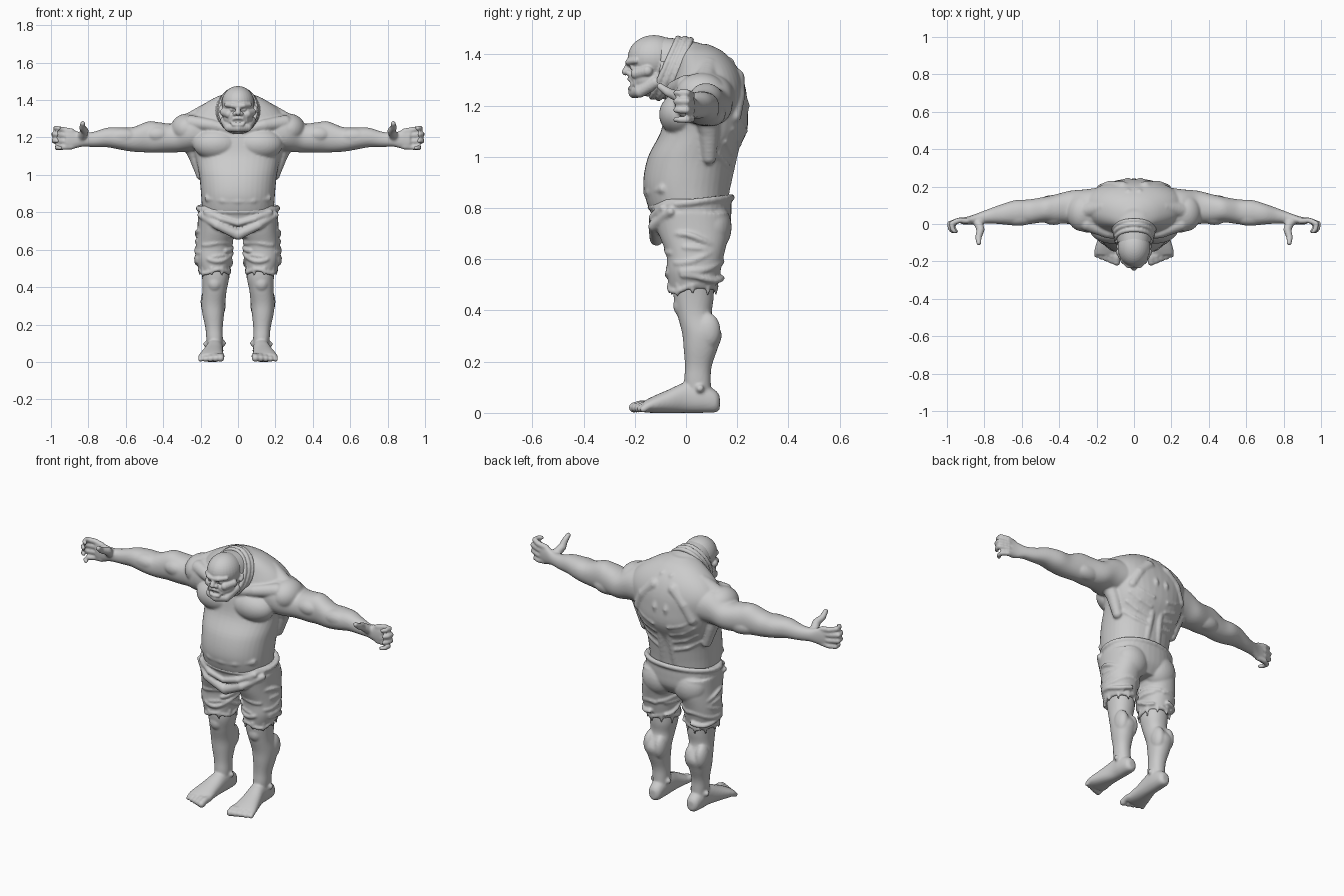
import bpy, math, random
from mathutils import Vector
random.seed(4)

skin = bpy.data.materials.new("plain_grey")
skin.diffuse_color = (0.6, 0.6, 0.6, 1)


def unit_sphere(n=12, m=8):
    v = [(0, 0, 1)]
    for i in range(1, m):
        a = math.pi * i / m
        v += [(math.sin(a) * math.cos(2 * math.pi * j / n), math.sin(a) * math.sin(2 * math.pi * j / n), math.cos(a)) for j in range(n)]
    v.append((0, 0, -1))
    f = [(0, 1 + j, 1 + (j + 1) % n) for j in range(n)]
    for i in range(m - 2):
        for j in range(n):
            a, b = 1 + i * n + j, 1 + i * n + (j + 1) % n
            f.append((a, a + n, b + n, b))
    o = 1 + (m - 2) * n
    f += [(len(v) - 1, o + (j + 1) % n, o + j) for j in range(n)]
    return v, f


SMALL, BIG = unit_sphere(), unit_sphere(32, 20)


class Clay:
    """Collects overlapping closed lumps, then fuses them into one surface."""

    def __init__(self):
        self.v, self.f = [], []

    def add(self, v, f, both):
        for s in ((1, -1) if both else (1,)):
            o = len(self.v)
            self.v += [(p[0] * s, p[1], p[2]) for p in v]
            self.f += [tuple(o + i for i in (q if s > 0 else q[::-1])) for q in f]

    def ball(self, c, r, both=True, shape=BIG):
        r = r if isinstance(r, tuple) else (r, r, r)
        self.add([tuple(c[k] + p[k] * r[k] for k in range(3)) for p in shape[0]], shape[1], both)

    def chain(self, pts, r0, r1=None, both=True):
        """Round rod through points, tapering from r0 to r1."""
        r1 = r0 if r1 is None else r1
        pts = [Vector(p) for p in pts]
        n = len(pts) - 1
        for i in range(n):
            steps = max(2, int((pts[i + 1] - pts[i]).length / (0.5 * min(r0, r1))))
            for k in range(steps + 1):
                t = k / steps
                self.ball(pts[i].lerp(pts[i + 1], t), r0 + (r1 - r0) * (i + t) / n, both, SMALL)

    def ring(self, c, rx, ry, r, tilt=0, both=False, a0=0, a1=360, wob=0):
        pts = []
        for k in range(33):
            a = math.radians(a0 + (a1 - a0) * k / 32)
            y = ry * math.sin(a)
            pts.append((c[0] + rx * math.cos(a), c[1] + y * math.cos(tilt), c[2] + y * math.sin(tilt) + wob * math.sin(3 * a + c[2] * 40)))
        self.chain(pts, r, both=both)

    def loft(self, axis, secs, both=True, power=2.2, n=40, sub=5):
        """Sections are (distance on axis, u, v, radius u, radius v)."""
        rows = []
        for i in range(len(secs) - 1):
            p = [Vector(secs[max(0, min(len(secs) - 1, i + k))]) for k in (-1, 0, 1, 2)]
            for k in range(sub + (i == len(secs) - 2)):
                t = k / sub
                rows.append(0.5 * (2 * p[1] + (p[2] - p[0]) * t + (2 * p[0] - 5 * p[1] + 4 * p[2] - p[3]) * t * t
                                   + (3 * p[1] - p[0] - 3 * p[2] + p[3]) * t ** 3))
        v, f = [], []
        for t, u, w, ru, rw in rows:
            for j in range(n):
                c, s = math.cos(2 * math.pi * j / n), math.sin(2 * math.pi * j / n)
                a = u + ru * math.copysign(abs(c) ** (2 / power), c)
                b = w + rw * math.copysign(abs(s) ** (2 / power), s)
                v.append({'x': (t, a, b), 'y': (a, t, b), 'z': (a, b, t)}[axis])
        for i in range(len(rows) - 1):
            for j in range(n):
                a, b = i * n + j, i * n + (j + 1) % n
                f.append((a, b, b + n, a + n))
        f += [tuple(range(n))[::-1], tuple(range((len(rows) - 1) * n, len(rows) * n))]
        if axis == 'y':
            f = [q[::-1] for q in f]
        self.add(v, f, both)

    def fuse(self, name, voxel, smooth):
        me = bpy.data.meshes.new(name)
        me.from_pydata(self.v, [], self.f)
        ob = bpy.data.objects.new(name, me)
        bpy.context.collection.objects.link(ob)
        m = ob.modifiers.new("fuse", 'REMESH')
        m.mode, m.voxel_size, m.use_smooth_shade = 'VOXEL', voxel, True
        m = ob.modifiers.new("soften", 'SMOOTH')
        m.factor, m.iterations = 0.5, smooth
        new = bpy.data.meshes.new_from_object(ob.evaluated_get(bpy.context.evaluated_depsgraph_get()))
        ob.modifiers.clear()
        ob.data = new
        new.materials.clear()
        new.materials.append(skin)
        new.shade_smooth()


# torso profile, reused to lay muscles and skin folds on its surface
TORSO = [(.76, 0, .015, .185, .14), (.82, 0, .005, .192, .158), (.9, 0, .003, .198, .17), (1.0, 0, .022, .208, .17),
         (1.1, 0, .07, .23, .168), (1.2, 0, .08, .26, .16), (1.28, 0, .085, .27, .145), (1.35, 0, .08, .22, .12),
         (1.41, 0, .06, .13, .085), (1.44, 0, .04, .05, .045)]


def on(x, z, side, lift=0.0):
    for a, b in zip(TORSO, TORSO[1:]):
        if a[0] <= z <= b[0]:
            t = (z - a[0]) / (b[0] - a[0])
            _, _, yc, rx, ry = [p + (q - p) * t for p, q in zip(a, b)]
            return (x, yc + side * (ry * max(0, 1 - abs(x / rx) ** 2.2) ** (1 / 2.2) + lift), z)


body = Clay()
body.loft('z', TORSO, both=False)
# chest, collar, shoulder blades, flanks
body.ball((.115, -.02, 1.165), (.125, .085, .085))
body.chain([(.03, -.06, 1.24), (.14, -.045, 1.265), (.25, 0, 1.28)], .025, .04)
body.chain([(.06, .1, 1.385), (.16, .09, 1.345), (.27, .07, 1.275)], .035, .05)
body.chain([on(.06, 1.31, 1, -.02), on(.13, 1.24, 1, -.02), on(.17, 1.16, 1, -.015)], .035, .03)
body.chain([on(.03, 1.37, 1, -.01), on(.035, 1.2, 1, -.01), on(.03, 1.0, 1, -.012), on(.04, .86, 1, -.02)], .018, .024)
body.chain([(.25, .08, 1.17), (.225, .09, 1.1), (.195, .09, 1.0)], .05, .03)
for z in (.95, 1.0, 1.05, 1.1):                       # slanting folds on the back
    body.chain([on(.05, z, 1, -.006), on(.12, z + .02, 1, -.004), on(.18, z + .06, 1, -.004)], .013, .01)
body.chain([on(.0, .86, -1, -.012), on(.08, .862, -1, -.012), on(.16, .875, -1, -.012)], .02)
# neck
body.loft('y', [(.1, 0, 1.33, .13, .1), (.03, 0, 1.342, .12, .108), (-.05, 0, 1.345, .1, .118), (-.1, 0, 1.352, .09, .115)], both=False)
# arm with shoulder, biceps and forearm
body.loft('x', [(.15, .08, 1.23, .12, .1), (.26, .07, 1.225, .115, .1), (.34, .088, 1.198, .09, .078), (.42, .08, 1.2, .078, .081),
                (.48, .077, 1.203, .068, .083), (.56, .065, 1.19, .066, .066), (.63, .06, 1.195, .068, .06), (.7, .053, 1.2, .055, .052),
                (.77, .043, 1.19, .04, .041), (.83, .03, 1.188, .03, .037), (.88, .02, 1.19, .022, .05), (.92, .016, 1.19, .018, .052)])
body.ball((.275, .06, 1.245), (.085, .1, .082))
body.ball((.43, .05, 1.215), (.075, .055, .05))
body.ball((.43, .105, 1.17), (.09, .05, .05))
body.ball((.62, .035, 1.205), (.09, .045, .045))
# fingers and thumb
for z0, z1, ln in ((1.233, 1.25, .975), (1.207, 1.217, .986), (1.178, 1.182, .984), (1.152, 1.145, .968)):
    body.chain([(.89, .017, z0), (.935, .02, (z0 + z1) / 2), (ln, .003, z1), (ln - .003, -.025, z1), (ln - .016, -.04, z1)], .0165, .012)
body.chain([(.835, .012, 1.205), (.82, -.03, 1.235), (.832, -.07, 1.252), (.83, -.102, 1.275)], .026, .014)
# lower leg
body.loft('z', [(.52, .125, .03, .075, .08), (.45, .12, .03, .072, .078), (.38, .125, .035, .064, .068), (.31, .132, .062, .064, .077),
                (.25, .132, .057, .057, .066), (.18, .128, .048, .046, .052), (.12, .125, .045, .044, .052), (.05, .122, .05, .04, .05)])
body.ball((.125, -.015, .42), (.04, .035, .045))
body.ball((.165, .085, .32), (.035, .05, .07))
body.ball((.1, .085, .31), (.035, .05, .07))
body.ball((.08, .05, .1), .016)
body.ball((.17, .055, .095), .016)
# foot and toes
body.loft('y', [(.132, .122, .04, .018, .025), (.115, .122, .045, .036, .043), (.06, .123, .058, .044, .058), (0, .125, .06, .046, .06),
                (-.07, .135, .045, .056, .045), (-.13, .142, .032, .067, .032), (-.165, .142, .024, .068, .022)])
for k in range(5):
    x, y, r = .09 + .027 * k, -.203 + .009 * k, .021 - .0018 * k
    body.chain([(x, -.14, .03), (x + .002, y + .025, .03), (x + .003, y, r)], r * .9, r)
body.fuse("body", .0065, 4)

# head
head = Clay()
head.ball((0, -.125, 1.385), (.087, .103, .09), False)
head.ball((0, -.14, 1.305), (.08, .08, .07), False)
head.ball((0, -.07, 1.355), (.09, .08, .11), False)
head.chain([(.07, -.12, 1.29), (.05, -.18, 1.255), (0, -.202, 1.252)], .025, .024)        # jaw
head.chain([(0, -.222, 1.366), (.03, -.223, 1.371), (.062, -.195, 1.375)], .015, .012)    # brow
head.chain([(0, -.222, 1.36), (0, -.236, 1.332)], .012, .015, False)                      # nose
head.ball((.016, -.225, 1.328), .012)
head.chain([(.05, -.195, 1.325), (.075, -.15, 1.335)], .022)                             # cheekbone
head.chain([(.02, -.218, 1.325), (.043, -.2, 1.3), (.045, -.19, 1.27)], .01)              # cheek fold
head.chain([(0, -.222, 1.304), (.022, -.217, 1.302), (.036, -.205, 1.285), (.024, -.214, 1.268), (0, -.219, 1.266)], .0085)  # lips
head.ball((.034, -.208, 1.35), .011)                                                     # eye
for z in (1.395, 1.412):                                                                 # forehead creases
    head.chain([(0, -.221 + (z - 1.395) * .5, z), (.045, -.196 + (z - 1.395) * .5, z + .003)], .007)
head.ring((.088, -.095, 1.35), .006, .016, .008, tilt=1.3, both=True)                     # ear
head.fuse("head", .0042, 2)

# rolls of skin around the neck
rolls = Clay()
for y, z, rx, ry in ((-.082, 1.348, .096, .125), (-.055, 1.345, .102, .128), (-.03, 1.345, .108, .122)):
    rolls.ring((0, y, z), rx, ry, .012, tilt=math.radians(66))
rolls.fuse("neck_rolls", .005, 2)

# ragged trousers
cloth = Clay()
cloth.loft('z', [(.835, 0, .02, .212, .157), (.78, 0, .02, .213, .157), (.72, 0, .03, .205, .14), (.665, 0, .035, .14, .1)], both=False)
cloth.loft('z', [(.78, .11, .02, .105, .145), (.7, .115, .03, .102, .137), (.62, .13, .036, .096, .113),
                 (.55, .132, .03, .094, .104), (.485, .125, .026, .08, .092)])
cloth.ball((.1, .1, .725), (.1, .078, .1))
cloth.ring((0, .02, .822), .213, .158, .014, tilt=.12)                                   # waistband
cloth.chain([(.2, -.06, .785), (.11, -.125, .73), (0, -.115, .68)], .018, .028)            # front folds
cloth.chain([(.17, -.09, .8), (.09, -.13, .765), (0, -.13, .74)], .016)
for z in (.69, .645, .6, .565, .53):                                                     # leg wrinkles
    for s in (0, 180):
        a = random.uniform(-70, 20) + s
        cloth.ring((.128, .032, z + random.uniform(-.01, .01)), .094, .108, random.uniform(.009, .014),
                   tilt=random.uniform(-.35, .35), both=True, a0=a, a1=a + random.uniform(100, 160), wob=.008)
cloth.ring((.125, .026, .492), .08, .092, .011, tilt=.1, both=True, wob=.012)             # torn hem
for k in range(9):
    a = k * .7
    x, y = .125 + .08 * math.cos(a), .026 + .092 * math.sin(a)
    cloth.chain([(x, y, .5), (x, y, .475 - random.uniform(0, .025))], .011, .006)
cloth.fuse("trousers", .0065, 3)
